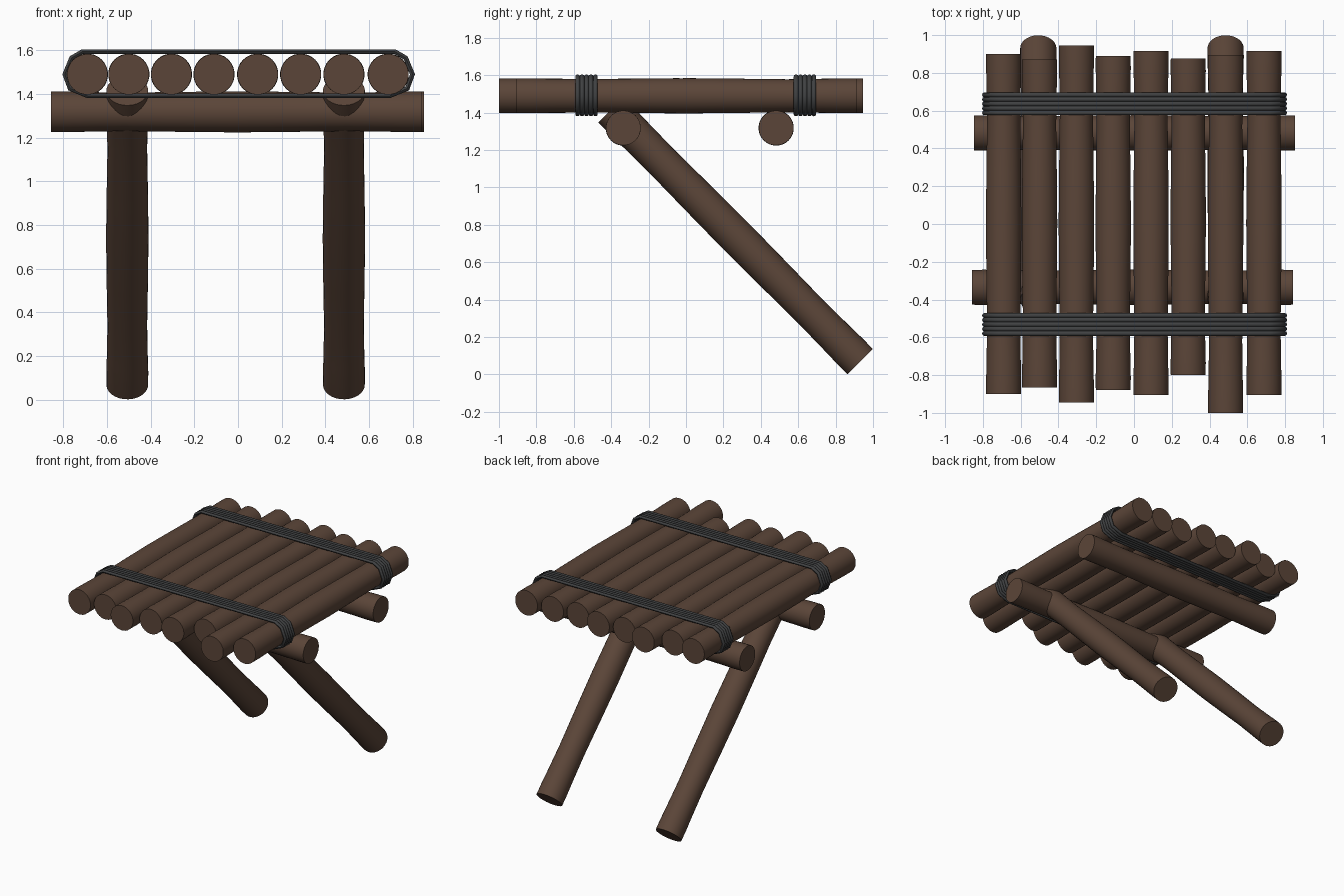
import bpy, bmesh, math
from mathutils import Vector

if "Cube" in bpy.data.objects:
    bpy.data.objects.remove(bpy.data.objects["Cube"])


def material(name, rgb):
    m = bpy.data.materials.new(name)
    m.diffuse_color = (*rgb, 1)
    m.use_nodes = True
    m.node_tree.nodes["Principled BSDF"].inputs["Base Color"].default_value = m.diffuse_color
    return m


WOOD = material("wood", (0.105, 0.06, 0.04))
ROPE = material("rope", (0.05, 0.052, 0.054))


def finish(name, bm, mat, angle):
    bmesh.ops.recalc_face_normals(bm, faces=bm.faces)
    me = bpy.data.meshes.new(name)
    bm.to_mesh(me)
    bm.free()
    ob = bpy.data.objects.new(name, me)
    bpy.context.collection.objects.link(ob)
    me.materials.append(mat)
    bpy.ops.object.select_all(action='DESELECT')
    ob.select_set(True)
    bpy.context.view_layer.objects.active = ob
    bpy.ops.object.shade_smooth_by_angle(angle=math.radians(angle))
    return ob


# Log: flat-ended round pole with a slightly uneven girth
GIRTH = [(0, .093), (.04, .0935), (.1, .091), (.2, .0885), (.35, .092),
         (.5, .0945), (.65, .092), (.8, .0885), (.9, .091), (.96, .0935), (1, .093)]


def log(name, a, b, scale=1.0, sides=28):
    a, b = Vector(a), Vector(b)
    axis = (b - a).normalized()
    u = axis.orthogonal().normalized()
    v = axis.cross(u)
    bm = bmesh.new()
    rings = []
    for t, r in GIRTH:
        c = a.lerp(b, t)
        rings.append([bm.verts.new(c + r * scale * (u * math.cos(k) + v * math.sin(k)))
                      for k in (2 * math.pi * i / sides for i in range(sides))])
    for p, q in zip(rings, rings[1:]):
        for i in range(sides):
            j = (i + 1) % sides
            bm.faces.new((p[i], p[j], q[j], q[i]))
    bm.faces.new(rings[0])
    bm.faces.new(rings[-1])
    return finish(name, bm, WOOD, 40)


# Deck: eight logs side by side, each (x, front end, back end)
DECK = [(-.69, -.90, .90), (-.50, -.865, .87), (-.305, -.945, .945), (-.11, -.88, .89),
        (.09, -.905, .915), (.287, -.80, .875), (.485, -1.0, .895), (.688, -.905, .915)]
for n, (x, y0, y1) in enumerate(DECK, 1):
    log(f"deck_log_{n}", (x, y0, 1.49), (x, y1, 1.49))

# Cross beams under the deck
log("front_beam", (-.857, -.335, 1.318), (.842, -.335, 1.318))
log("back_beam", (-.848, .482, 1.318), (.852, .482, 1.318))

# Slanted support legs
for side, x in (("left", -.507), ("right", .485)):
    log(f"{side}_leg", (x, -.402, 1.415), (x, .931, .069), 1.03)

# Rope lashings: five closed loops side by side around the deck
HALF = [(.715, 1.594), (.765, 1.565), (.796, 1.49), (.772, 1.425), (.69, 1.391)]
PATH = HALF + [(-x, z) for x, z in reversed(HALF)]


def lashing(name, y_mid, loops=5, r=.0125, sides=8):
    bm = bmesh.new()
    n = len(PATH)
    for k in range(loops):
        y = y_mid + (k - (loops - 1) / 2) * .0238
        rings = []
        for i, (x, z) in enumerate(PATH):
            p = Vector((x, 0, z))
            d0 = (p - Vector((PATH[i - 1][0], 0, PATH[i - 1][1]))).normalized()
            nx = PATH[(i + 1) % n]
            d1 = (Vector((nx[0], 0, nx[1])) - p).normalized()
            t = (d0 + d1).normalized()
            out = Vector((-t.z, 0, t.x)) / t.dot(d0)
            c = Vector((x + .003, y, z))
            rings.append([bm.verts.new(c + out * r * .85 * math.cos(a) + Vector((0, r * math.sin(a), 0)))
                          for a in (2 * math.pi * s / sides for s in range(sides))])
        for i in range(n):
            p, q = rings[i], rings[(i + 1) % n]
            for s in range(sides):
                e = (s + 1) % sides
                bm.faces.new((p[s], p[e], q[e], q[s]))
    return finish(name, bm, ROPE, 50)


lashing("front_lashing", -.532)
lashing("back_lashing", .636)
